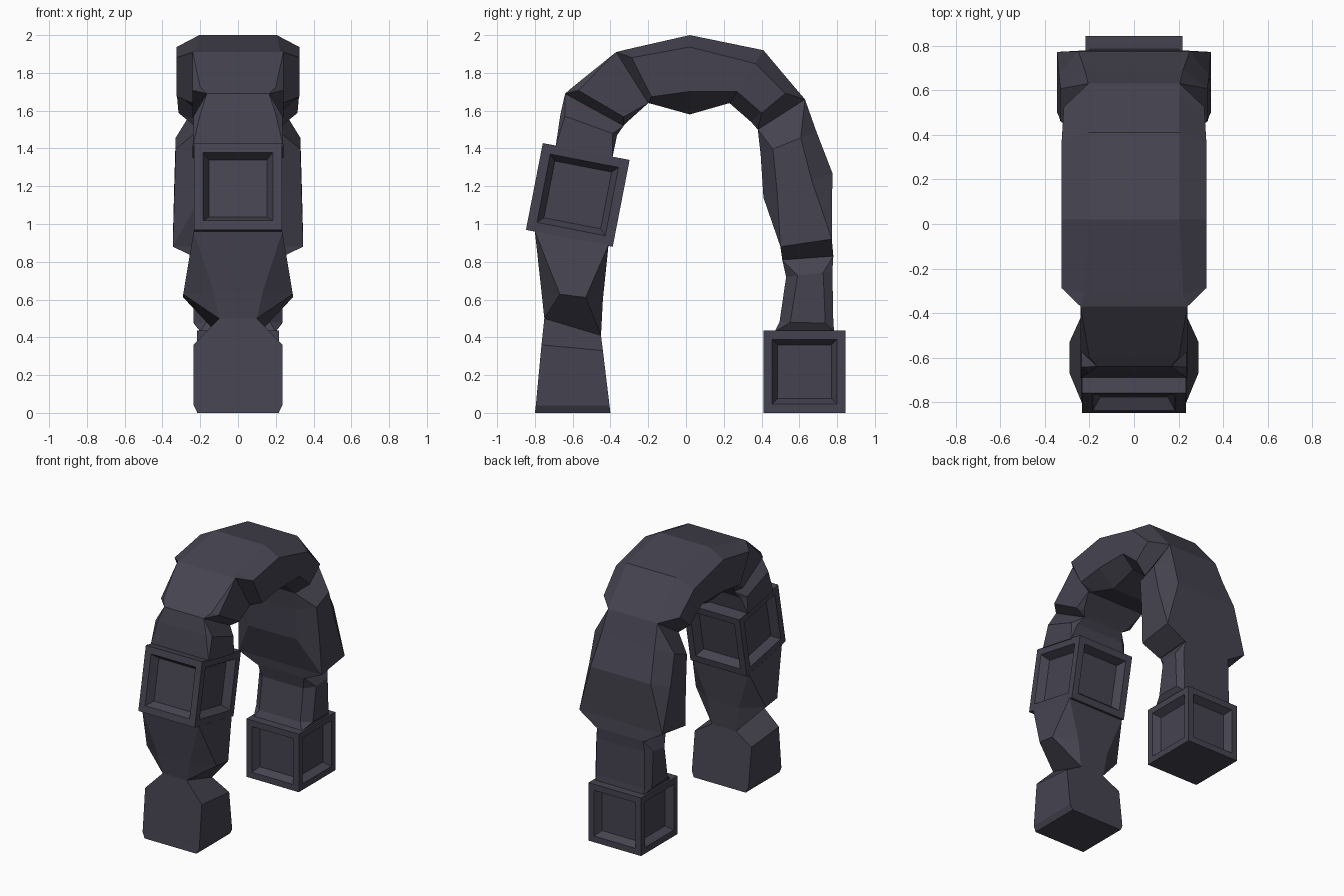
import bpy, bmesh, math
from mathutils import Vector, Matrix

if "Cube" in bpy.data.objects:
    bpy.data.objects.remove(bpy.data.objects["Cube"])

stone = bpy.data.materials.new("dark_slate")
stone.diffuse_color = (0.060, 0.057, 0.080, 1)
stone.use_nodes = True
stone.node_tree.nodes["Principled BSDF"].inputs["Base Color"].default_value = stone.diffuse_color


def finish(bm, name):
    bmesh.ops.recalc_face_normals(bm, faces=bm.faces[:])
    me = bpy.data.meshes.new(name)
    bm.to_mesh(me)
    bm.free()
    me.materials.append(stone)
    ob = bpy.data.objects.new(name, me)
    bpy.context.collection.objects.link(ob)
    return ob


def rect(oy, oz, iy, iz, w):
    """Rectangular section: outer point, inner point, half width."""
    return (oy, oz, iy, iz, w, w, w, 0, 1)


def loft(name, sections):
    """Section: outer yz, inner yz, half widths outer/inner/side, side span a..b."""
    bm = bmesh.new()
    rings = []
    for oy, oz, iy, iz, wo, wi, ws, a, b in sections:
        o, i = Vector((0, oy, oz)), Vector((0, iy, iz))
        half = [(o, wo), (o.lerp(i, a), ws), (o.lerp(i, b), ws), (i, wi)]
        pts = [p + Vector((w, 0, 0)) for p, w in half]
        pts += [p - Vector((w, 0, 0)) for p, w in reversed(half)]
        rings.append([bm.verts.new(p) for p in pts])
    for r, s in zip(rings, rings[1:]):
        for k in range(8):
            n = (k + 1) % 8
            bm.faces.new((r[k], r[n], s[n], s[k]))
    bm.faces.new(rings[0])
    bm.faces.new(rings[-1])
    bmesh.ops.remove_doubles(bm, verts=bm.verts[:], dist=0.0005)
    return finish(bm, name)


def panel_cube(name, y, z, size, tilt):
    """Cube with a sloped recessed panel on each of its four walls."""
    bm = bmesh.new()
    bmesh.ops.create_cube(bm, size=size)
    walls = [f for f in bm.faces if abs(f.normal.z) < 0.5]
    bmesh.ops.inset_individual(bm, faces=walls, thickness=size * 0.15)
    bmesh.ops.inset_individual(bm, faces=walls, thickness=size * 0.095, depth=-size * 0.12)
    bmesh.ops.transform(bm, verts=bm.verts[:],
                        matrix=Matrix.Translation((0, y, z)) @ Matrix.Rotation(tilt, 4, 'X'))
    return finish(bm, name)


# Panelled blocks
panel_cube("back_base_block", 0.627, 0.2175, 0.435, 0)
panel_cube("front_leg_block", -0.573, 1.154, 0.468, math.radians(-11))

# Front leg
loft("front_foot", [
    rect(-.80, 0, -.40, 0, .215), rect(-.795, .04, -.405, .04, .235),
    rect(-.765, .36, -.44, .33, .235), rect(-.75, .50, -.45, .41, .10)])
loft("front_lower_rock", [
    rect(-.75, .50, -.45, .41, .10),
    (-.765, .64, -.44, .60, .13, .13, .29, .3, .72),
    rect(-.80, .96, -.41, .89, .235)])
loft("front_neck_rock", [
    rect(-.69, 1.41, -.39, 1.35, .24),
    (-.665, 1.58, -.365, 1.47, .20, .20, .235, .08, .92),
    rect(-.64, 1.69, -.33, 1.52, .165)])

# Arch
loft("front_shoulder_rock", [
    rect(-.64, 1.69, -.33, 1.52, .165),
    (-.60, 1.725, -.30, 1.55, .20, .20, .24, .1, .9),
    rect(-.37, 1.91, -.20, 1.64, .24)])
loft("arch_top_rock", [
    rect(-.37, 1.91, -.20, 1.64, .24),
    (-.31, 1.925, -.16, 1.63, .22, .22, .325, .15, .85),
    (.02, 2.0, .02, 1.58, .205, .20, .325, .15, .71),
    (.41, 1.92, .23, 1.64, .205, .20, .325, .25, .78),
    (.57, 1.73, .345, 1.54, .205, .20, .315, .2, .75),
    rect(.63, 1.66, .38, 1.50, .205)])

# Back leg
loft("back_upper_rock", [
    rect(.63, 1.66, .38, 1.50, .205),
    (.69, 1.49, .395, 1.37, .22, .20, .33, .28, .78),
    (.775, 1.27, .41, 1.14, .25, .20, .337, .3, .8),
    rect(.772, .92, .50, .88, .345), rect(.78, .83, .51, .81, .20)])
loft("back_lower_rock", [
    rect(.78, .83, .51, .81, .19),
    (.775, .75, .53, .72, .20, .17, .235, .2, .75),
    (.78, .475, .495, .48, .20, .17, .235, .15, .8),
    rect(.785, .43, .47, .43, .20)])
